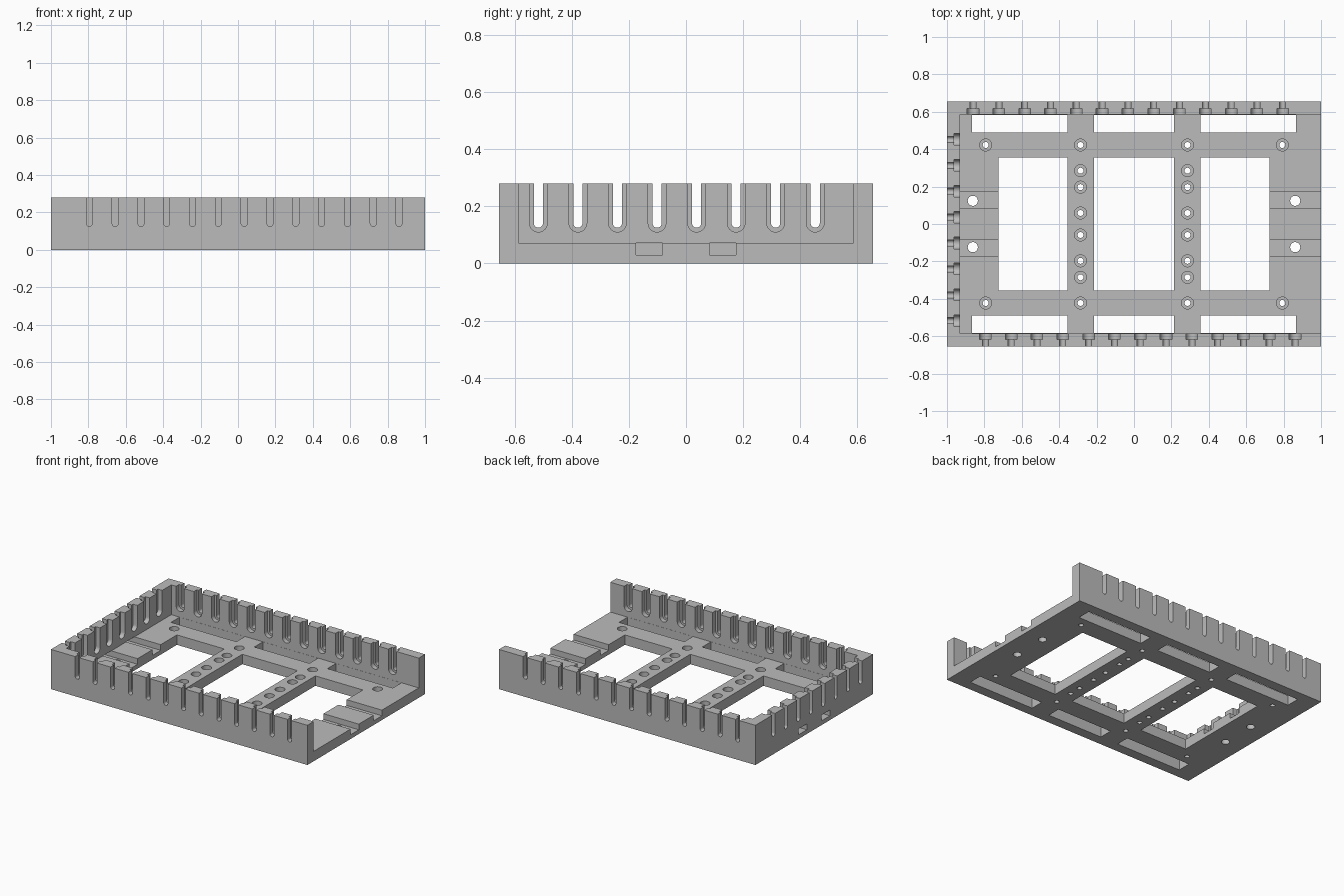
import bpy
import bmesh
import math
from mathutils import Vector

if "Cube" in bpy.data.objects:
    bpy.data.objects.remove(bpy.data.objects["Cube"], do_unlink=True)

# Overall sizes
HX, HY, HEIGHT = 1.0, 0.655, 0.28
FLOOR = 0.07
WALL = 0.07
IN_X, IN_Y = HX - WALL, HY - WALL

grey = bpy.data.materials.new("plain_grey")
grey.use_nodes = True
colour = (0.5, 0.5, 0.5, 1)
grey.diffuse_color = colour
grey.node_tree.nodes["Principled BSDF"].inputs["Base Color"].default_value = colour


def prism(bm, points, sweep):
    """Solid made by sweeping a closed outline along a vector."""
    sweep = Vector(sweep)
    low = [bm.verts.new(p) for p in points]
    high = [bm.verts.new(Vector(p) + sweep) for p in points]
    bm.faces.new(low)
    bm.faces.new(high)
    for i in range(len(low)):
        j = (i + 1) % len(low)
        bm.faces.new((low[i], low[j], high[j], high[i]))


def box(bm, x, y, z):
    outline = [(x[0], y[0], z[0]), (x[1], y[0], z[0]),
               (x[1], y[1], z[0]), (x[0], y[1], z[0])]
    prism(bm, outline, (0, 0, z[1] - z[0]))


def hole(bm, x, y, radius, z0, z1=0.1, sides=32):
    ring = [2 * math.pi * i / sides for i in range(sides)]
    outline = [(x + radius * math.cos(a), y + radius * math.sin(a), z0) for a in ring]
    prism(bm, outline, (0, 0, z1 - z0))


def u_slot(bm, along, radius, start, end, wall):
    """Round-bottomed slot, open at the top, through the given wall."""
    centre_z = 0.141
    arc = [math.pi + math.pi * i / 16 for i in range(17)]
    outline = [(along + radius * math.cos(a), centre_z + radius * math.sin(a)) for a in arc]
    outline += [(along + radius, HEIGHT + 0.1), (along - radius, HEIGHT + 0.1)]
    if wall == "left_end":
        prism(bm, [(-start, u, z) for u, z in outline], (start - end, 0, 0))
    else:
        s = -1 if wall == "front" else 1
        prism(bm, [(u, s * start, z) for u, z in outline], (0, s * (end - start), 0))


def make_object(name, bm):
    bmesh.ops.recalc_face_normals(bm, faces=bm.faces)
    mesh = bpy.data.meshes.new(name)
    bm.to_mesh(mesh)
    bm.free()
    obj = bpy.data.objects.new(name, mesh)
    bpy.context.collection.objects.link(obj)
    mesh.materials.append(grey)
    return obj


# Solid block that the tray is cut from
bm = bmesh.new()
box(bm, (-HX, HX), (-HY, HY), (0, HEIGHT))
tray = make_object("slotted_tray", bm)


def cut(fill):
    bm = bmesh.new()
    fill(bm)
    cutter = make_object("cutter", bm)
    cutter.hide_render = True
    mod = tray.modifiers.new("cut", "BOOLEAN")
    mod.operation = "DIFFERENCE"
    mod.solver = "EXACT"
    mod.object = cutter
    graph = bpy.context.evaluated_depsgraph_get()
    mesh = bpy.data.meshes.new_from_object(tray.evaluated_get(graph))
    tray.modifiers.clear()
    tray.data = mesh
    bpy.data.objects.remove(cutter, do_unlink=True)


# Inner space, open at the right-hand end of the front elevation
def interior(bm):
    box(bm, (-IN_X, HX + 0.2), (-IN_Y, IN_Y), (FLOOR, HEIGHT + 0.2))


# Three large windows, with narrow ones beside the long walls
def windows(bm):
    z = (-0.1, 0.1)
    for x0, x1, edge0, edge1 in ((-0.725, -0.355, -0.865, -0.355),
                                 (-0.215, 0.215, -0.215, 0.215),
                                 (0.355, 0.725, 0.355, 0.865)):
        box(bm, (x0, x1), (-0.355, 0.355), z)
        for y in ((0.489, IN_Y - 0.001), (-IN_Y + 0.001, -0.489)):
            box(bm, (edge0, edge1), y, z)


# Strap grooves across both ends, tunnelling under the end wall
def grooves(bm):
    for x in ((-1.1, -0.7), (0.7, 1.1)):
        for y in (-0.129, 0.129):
            box(bm, x, (y - 0.046, y + 0.046), (0.03, FLOOR + 0.001))


# Positions of screw holes and wall slots
screws = [(s * 0.286, t * y) for s in (-1, 1) for t in (-1, 1)
          for y in (0.059, 0.197, 0.285, 0.4225)]
screws += [(s * 0.793, t * 0.4225) for s in (-1, 1) for t in (-1, 1)]
slots = [("front", -0.795 + 0.138 * i) for i in range(13)]
slots += [("back", 0.795 - 0.138 * i) for i in range(13)]
slots += [("left_end", -0.517 + 0.1385 * i) for i in range(8)]


# Screw recesses, groove holes and the wide inner part of each slot
def wide_cuts(bm):
    for x, y in screws:
        hole(bm, x, y, 0.032, 0.037)
    for x in (-0.862, 0.862):
        for y in (-0.124, 0.124):
            hole(bm, x, y, 0.027, -0.1, 0.068)
    for wall, along in slots:
        inner = IN_X if wall == "left_end" else IN_Y
        u_slot(bm, along, 0.031, inner - 0.02, inner + 0.033, wall)


# Screw shafts and the narrow outer part of each slot
def narrow_cuts(bm):
    for x, y in screws:
        hole(bm, x, y, 0.016, -0.1)
    for wall, along in slots:
        inner = IN_X if wall == "left_end" else IN_Y
        u_slot(bm, along, 0.016, inner - 0.01, inner + 0.2, wall)


for step in (interior, windows, grooves, wide_cuts, narrow_cuts):
    cut(step)

# Smooth round cuts, keep all other edges sharp
bpy.ops.object.select_all(action="DESELECT")
tray.select_set(True)
bpy.context.view_layer.objects.active = tray
bpy.ops.object.shade_smooth_by_angle(angle=math.radians(30))
